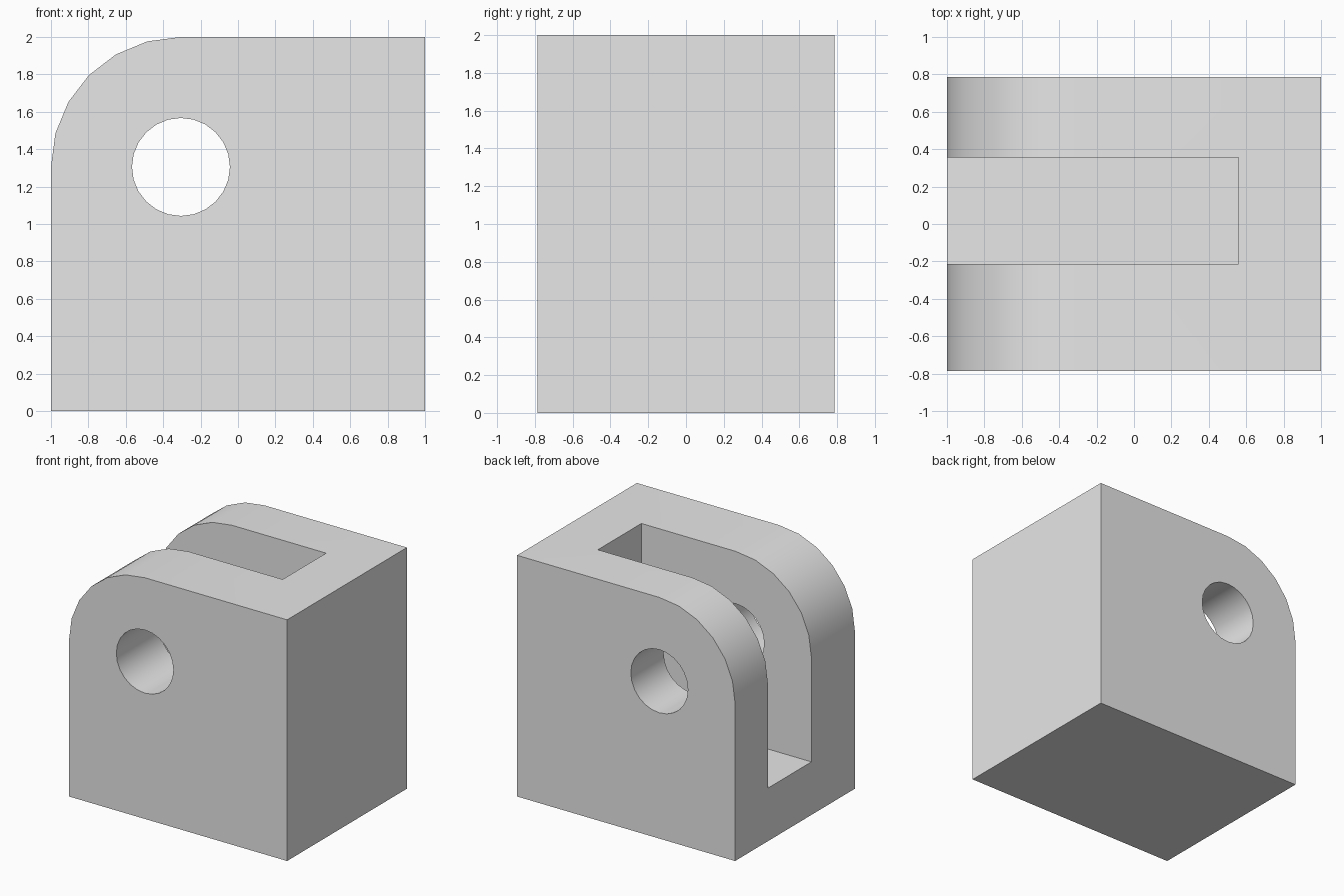
import bpy
import bmesh
from math import cos, sin, pi, radians

cube = bpy.data.objects.get("Cube")
if cube:
    bpy.data.objects.remove(cube, do_unlink=True)

HALF_DEPTH = 0.785
PIVOT_X, PIVOT_Z = -0.305, 1.305
CORNER_RADIUS = 0.695
HOLE_RADIUS = 0.262

grey = bpy.data.materials.new("light_grey")
grey.use_nodes = True
grey.diffuse_color = (0.8, 0.8, 0.8, 1)
grey.node_tree.nodes["Principled BSDF"].inputs["Base Color"].default_value = (0.8, 0.8, 0.8, 1)


def arc(radius, start, end, steps):
    """Points around the pivot in the x-z plane."""
    angles = [start + (end - start) * i / steps for i in range(steps + 1)]
    return [(PIVOT_X + radius * cos(a), PIVOT_Z + radius * sin(a)) for a in angles]


def extrude_profile(name, outline, y0, y1):
    """Solid made by sweeping an x-z outline from y0 to y1."""
    bm = bmesh.new()
    face = bm.faces.new([bm.verts.new((x, y0, z)) for x, z in outline])
    swept = bmesh.ops.extrude_face_region(bm, geom=[face])["geom"]
    verts = [v for v in swept if isinstance(v, bmesh.types.BMVert)]
    bmesh.ops.translate(bm, verts=verts, vec=(0, y1 - y0, 0))
    bmesh.ops.recalc_face_normals(bm, faces=bm.faces)
    mesh = bpy.data.meshes.new(name)
    bm.to_mesh(mesh)
    bm.free()
    mesh.materials.append(grey)
    obj = bpy.data.objects.new(name, mesh)
    bpy.context.collection.objects.link(obj)
    return obj


def cut(target, cutter):
    """Subtract the cutter, then remove it."""
    cutter.hide_render = True
    mod = target.modifiers.new("cut", "BOOLEAN")
    mod.operation = "DIFFERENCE"
    mod.solver = "EXACT"
    mod.object = cutter
    bpy.ops.object.select_all(action="DESELECT")
    target.select_set(True)
    bpy.context.view_layer.objects.active = target
    bpy.ops.object.modifier_apply(modifier=mod.name)
    bpy.data.objects.remove(cutter, do_unlink=True)


# Block with one rounded upper corner
outline = [(-1, 0), (1, 0), (1, 2)] + arc(CORNER_RADIUS, pi / 2, pi, 6)
bracket = extrude_profile("clevis_bracket", outline, -HALF_DEPTH, HALF_DEPTH)

# Slot between the two cheeks, open at the top and one end
slot = [(-1.2, 0.44), (0.56, 0.44), (0.56, 2.2), (-1.2, 2.2)]
cut(bracket, extrude_profile("slot_cutter", slot, -0.215, 0.355))

# Pin hole through both cheeks
hole = arc(HOLE_RADIUS, 0, 2 * pi, 24)[:-1]
cut(bracket, extrude_profile("pin_hole_cutter", hole, -1, 1))

# Smooth curved walls, crisp edges
bpy.ops.object.shade_smooth_by_angle(angle=radians(30))
